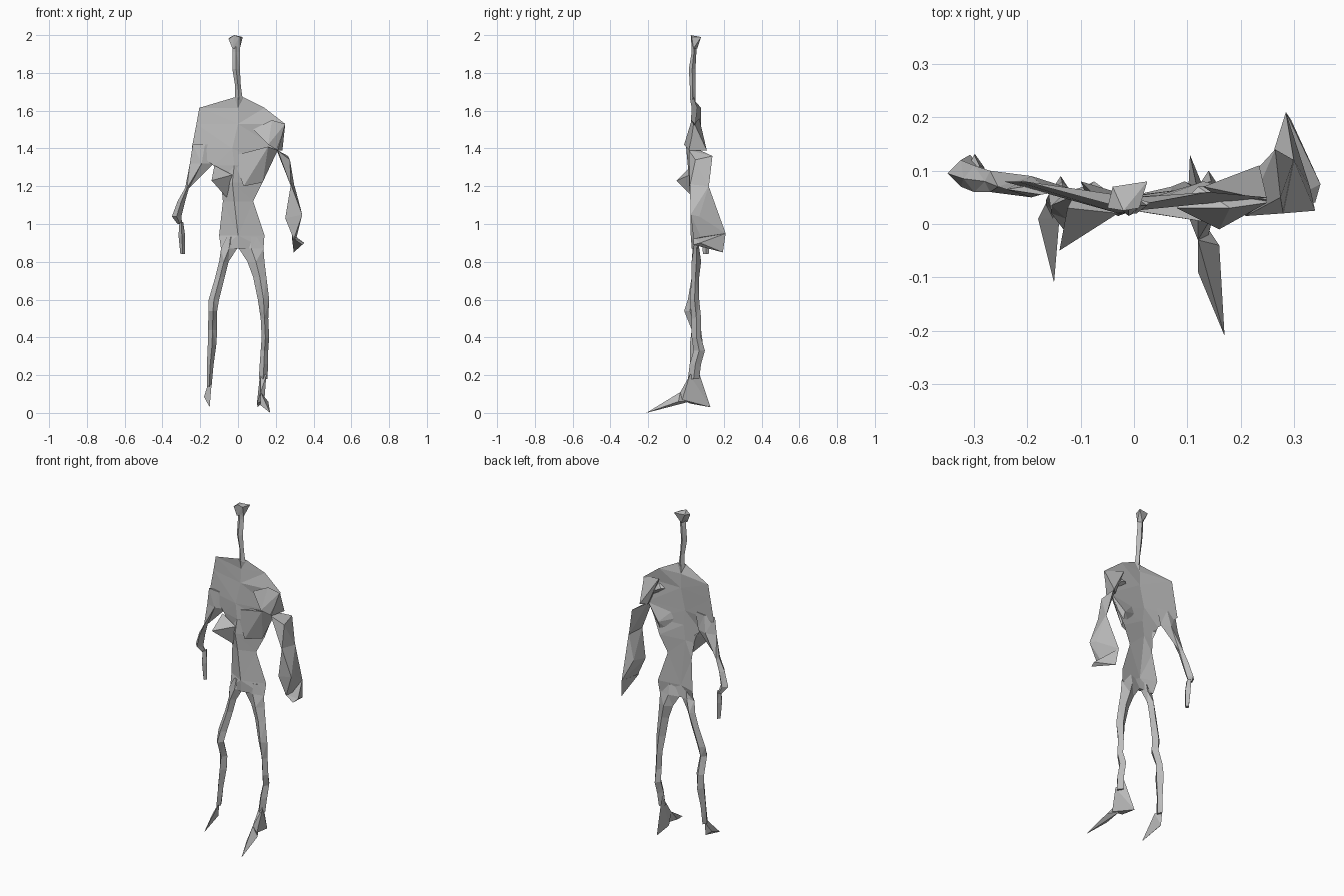
import bpy
import bmesh
from mathutils import Vector

if "Cube" in bpy.data.objects:
    bpy.data.objects.remove(bpy.data.objects["Cube"], do_unlink=True)

# One plain grey for the whole figure
GREY = (0.5, 0.5, 0.5, 1.0)
material = bpy.data.materials.new("stone_grey")
material.use_nodes = True
material.diffuse_color = GREY
material.node_tree.nodes["Principled BSDF"].inputs["Base Color"].default_value = GREY

UNIT = 0.01  # all part sizes below are in hundredths


def finish(name, bm):
    """Triangulate the facets, fix normals and make a flat shaded object."""
    bmesh.ops.triangulate(bm, faces=bm.faces[:])
    bmesh.ops.recalc_face_normals(bm, faces=bm.faces[:])
    mesh = bpy.data.meshes.new(name)
    bm.to_mesh(mesh)
    bm.free()
    mesh.materials.append(material)
    obj = bpy.data.objects.new(name, mesh)
    bpy.context.collection.objects.link(obj)
    return obj


def loft(name, rings):
    """Skin a list of cross-sections and close both ends."""
    bm = bmesh.new()
    loops = [[bm.verts.new(Vector(p) * UNIT) for p in ring] for ring in rings]
    for lower, upper in zip(loops, loops[1:]):
        count = len(lower)
        for i in range(count):
            j = (i + 1) % count
            bm.faces.new((lower[i], lower[j], upper[j], upper[i]))
    bm.faces.new(loops[0][::-1])
    bm.faces.new(loops[-1])
    return finish(name, bm)


def limb(name, sections):
    """Four-sided limb; section = height, low x, high x, front y, back y."""
    rings = []
    for z, low, high, front, back in sections:
        mid_x, mid_y = (low + high) / 2, (front + back) / 2
        rings.append([(low, mid_y, z), (mid_x, front, z),
                      (high, mid_y, z), (mid_x, back, z)])
    return loft(name, rings)


def shard(name, points):
    """Faceted convex lump around a few points."""
    bm = bmesh.new()
    for p in points:
        bm.verts.new(Vector(p) * UNIT)
    result = bmesh.ops.convex_hull(bm, input=bm.verts[:])
    spare = {e for e in result["geom_interior"] if isinstance(e, bmesh.types.BMVert)}
    bmesh.ops.delete(bm, geom=list(spare), context="VERTS")
    return finish(name, bm)


# Torso: thin sheet; section = height, right x y, left x y, middle x, front y, back y
torso_sections = [
    (87, -9, 5.5, 13.5, 6, 0, 3, 5.5),
    (94, -10, 8, 14, 7, 0, 2.5, 5),
    (112, -8, 6, 8, 6, -2, 2.5, 5),
    (122, -9, 5, 13, 7, -3, 1.5, 5),
    (131, -13, 5, 17, 6, -2, 2, 5),
    (140, -24.5, 8, 21, 6, -3, 2, 5),
    (153, -22, 8, 25, 5, 0, 2.5, 5),
    (161.5, -20.5, 8, 14, 6, 0, 3, 5),
    (167, -2, 3, 3, 4, 0, 2, 5),
]
loft("torso", [
    [(right, right_y, z), (mid, front, z), (left, left_y, z), (mid, back, z)]
    for z, right, right_y, left, left_y, mid, front, back in torso_sections
])

# Folded lumps on the chest and ribs
shard("left_chest", [(8, 3, 150), (25, 4, 153), (16, -1, 142), (21, 2, 139),
                     (18, 3, 155), (22, 8, 145), (12, 7, 150)])
shard("left_ribs", [(-3, 3, 136), (16, 0, 141), (21, 6, 139), (13, 5, 122),
                    (3, 2, 120), (13, 8, 130), (5, 5, 138)])
shard("right_ribs", [(-14, -5, 123), (-12.5, 3, 131), (-3, 2, 126),
                     (-6, 4, 114), (-11, 6, 127)])

# Neck stalk and flared head
limb("neck", [
    (166, -1.5, 2.5, 2, 5),
    (173, -1.5, 1.5, 2, 5),
    (182, -3, 1, 1.5, 5),
    (191, -3, 1, 3, 5.5),
    (194, -3, 1, 3, 5.5),
])
shard("head", [(-3, 3, 193), (1, 4, 193), (-1, 6, 193), (-5, 3, 198),
               (-2, 2.5, 200), (2.5, 8, 199), (-4, 7, 199), (1, 3, 199)])

# Right arm hangs from the edge of the sheet
limb("right_arm", [
    (142, -24, -11, 5.5, 7.5),
    (132, -25.5, -13, 5, 9),
    (119, -28, -26, 6, 10),
    (112, -32, -28, 6, 11),
    (104, -35, -30, 7, 12),
    (100, -32, -29.5, 10, 13),
])
limb("right_hand", [
    (101, -31, -29, 9, 13),
    (94, -31.5, -28, 8, 13),
    (84, -30.5, -28, 9, 12),
])

# Left arm: bulky shoulder, bent elbow, forearm spreading to a fan hand
shard("left_shoulder", [(13, 7, 156), (25, 4.5, 153), (21, 1.5, 139),
                        (20, 8, 139), (23.5, 11, 139)])
shard("left_upper_arm", [(21, 1.5, 139), (20.5, 7.5, 139), (26.5, 14, 136),
                         (27.5, 5, 134), (28, 2, 120), (30, 12, 119)])
shard("left_forearm", [(28, 2, 121), (30, 12, 120), (34, 2.5, 105),
                       (33, 7, 104), (25, 3, 103), (26, 13, 105),
                       (28.5, 21, 95), (31, 8, 93), (29.5, 4, 92)])
shard("left_hand", [(28.5, 21, 95), (29.5, 19.5, 85), (35, 7.5, 90),
                    (34, 4, 89), (28.5, 4, 93)])

# Legs
limb("right_leg", [
    (93, -6, -2, 4, 5.5),
    (87, -9, -0.5, 3.5, 6),
    (80, -10, -5, 3, 8),
    (72, -12, -7, 3, 7),
    (60, -15.5, -10, 1, 6),
    (54, -15.5, -11, -1, 5),
    (44, -16, -11, 3, 8),
    (36, -16, -11.5, 2, 9),
    (25, -16.5, -13, 2, 7),
    (14, -16.5, -14, 1, 6),
])
limb("left_leg", [
    (93, 4, 10, 4.5, 6),
    (87, 0.5, 13.5, 4, 7),
    (80, 5, 14, 3, 8),
    (72, 8, 15, 3, 7),
    (60, 10.5, 16.5, 2, 7),
    (50, 12, 16, 3, 8),
    (40, 12.5, 16.5, 3, 8),
    (33, 12, 16, 4, 10),
    (26, 11.5, 16, 2, 8),
    (18, 11, 15.5, 1, 7),
])

# Feet: pointed toes, with a spread heel on the left
shard("right_foot", [(-16, 5, 15), (-14, 1, 15), (-18, 1, 8.5),
                     (-16, 4, 7), (-15, -11, 3)])
shard("left_heel", [(12, 6, 24), (15, 2, 20), (10.5, 13, 3),
                    (10, 2, 5), (14, -2, 7), (12, -3, 11)])
shard("left_toe", [(12, 2, 6), (12, -3, 11), (16, -4, 6),
                   (12, -9, 4), (17, -21, 0)])
